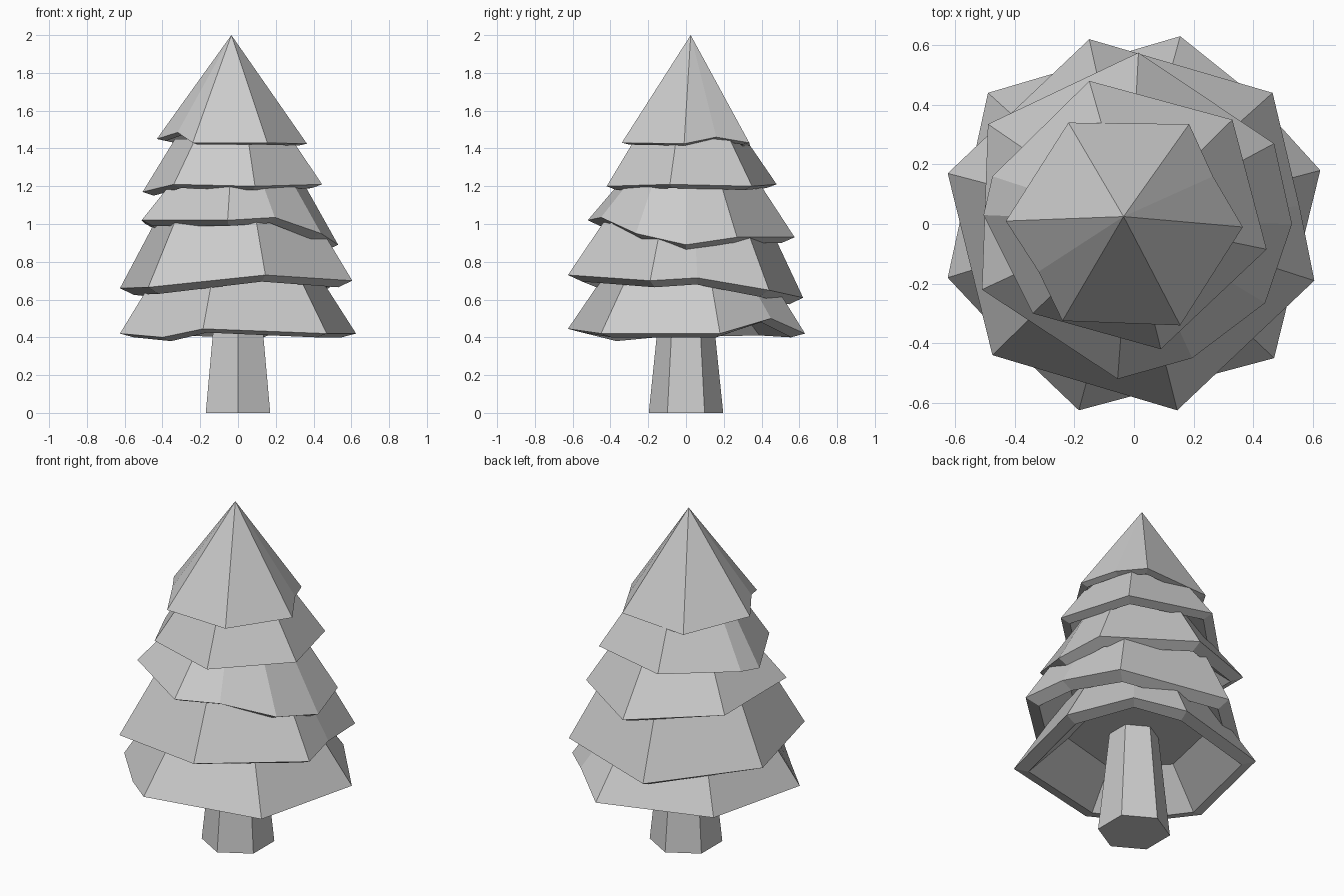
import bpy, bmesh, math

if "Cube" in bpy.data.objects:
    bpy.data.objects.remove(bpy.data.objects["Cube"])


def finish(bm, name):
    bmesh.ops.recalc_face_normals(bm, faces=bm.faces)
    me = bpy.data.meshes.new(name)
    bm.to_mesh(me)
    bm.free()
    ob = bpy.data.objects.new(name, me)
    bpy.context.collection.objects.link(ob)
    return ob


def loft(name, rings):
    """Skin a stack of rings; a one-point ring closes to an apex, others are capped."""
    bm = bmesh.new()
    loops = [[bm.verts.new(p) for p in ring] for ring in rings]
    for a, b in zip(loops, loops[1:]):
        n = len(a)
        for i in range(n):
            j = (i + 1) % n
            if len(b) == 1:
                bm.faces.new((a[i], a[j], b[0]))
            else:
                bm.faces.new((a[i], a[j], b[j], b[i]))
    for ring in (loops[0], loops[-1]):
        if len(ring) > 1:
            bm.faces.new(ring)
    return finish(bm, name)


def tier(name, rim, top_scale, top_z, lip_drop, ceil_scale, ceil_z, apex=None):
    """Hollow skirt of foliage: ceiling, inner lip, uneven outer rim, top."""
    cx, cy = -0.015, 0.01

    def shrink(s, z=None, dz=0.0):
        return [(cx + (x - cx) * s, cy + (y - cy) * s, h + dz if z is None else z)
                for x, y, h in rim]

    top = [apex] if apex else shrink(top_scale, top_z)
    return loft(name, [shrink(ceil_scale, ceil_z), shrink(0.88, dz=-lip_drop), rim, top])


# trunk
def hexagon(r, z):
    return [(r * math.cos(math.radians(30 + 60 * i)),
             r * math.sin(math.radians(30 + 60 * i)), z) for i in range(6)]


loft("trunk", [hexagon(0.197, 0), hexagon(0.133, 0.62)])

# foliage tiers, bottom to top
tier("foliage_bottom",
     [(.155, .63, .42), (-.49, .44, .43), (-.625, -.18, .42), (-.40, -.42, .40),
      (-.185, -.625, .445), (.47, -.45, .42), (.625, .18, .42), (.38, .45, .50)],
     0.63, 0.79, 0.02, 0.56, 0.60)

tier("foliage_lower",
     [(-.15, .62, .61), (-.625, .17, .66), (-.475, -.44, .665), (.145, -.625, .73),
      (.605, -.19, .70), (.555, .06, .715), (.465, .44, .65)],
     0.67, 1.04, 0.035, 0.60, 0.82)

tier("foliage_middle",
     [(.015, .575, .93), (-.49, .335, 1.0), (-.51, -.22, 1.02), (-.055, -.52, 1.02),
      (.195, -.45, 1.035), (.44, -.265, .95), (.53, 0, .89), (.47, .27, .93)],
     0.63, 1.25, 0.03, 0.62, 1.07)

tier("foliage_upper",
     [(-.15, .48, 1.21), (-.475, .16, 1.19), (-.505, .03, 1.17), (-.34, -.30, 1.21),
      (.09, -.42, 1.20), (.445, -.085, 1.21), (.33, .35, 1.20)],
     0.65, 1.45, 0.02, 0.62, 1.27)

tier("foliage_top",
     [(-.22, .34, 1.41), (-.43, .01, 1.45), (-.32, -.16, 1.485), (-.24, -.325, 1.43),
      (.155, -.34, 1.43), (.365, -.01, 1.425), (.265, .16, 1.46), (.185, .335, 1.43)],
     0, 2, 0.01, 0.62, 1.50, apex=(-.035, .025, 2.0))
